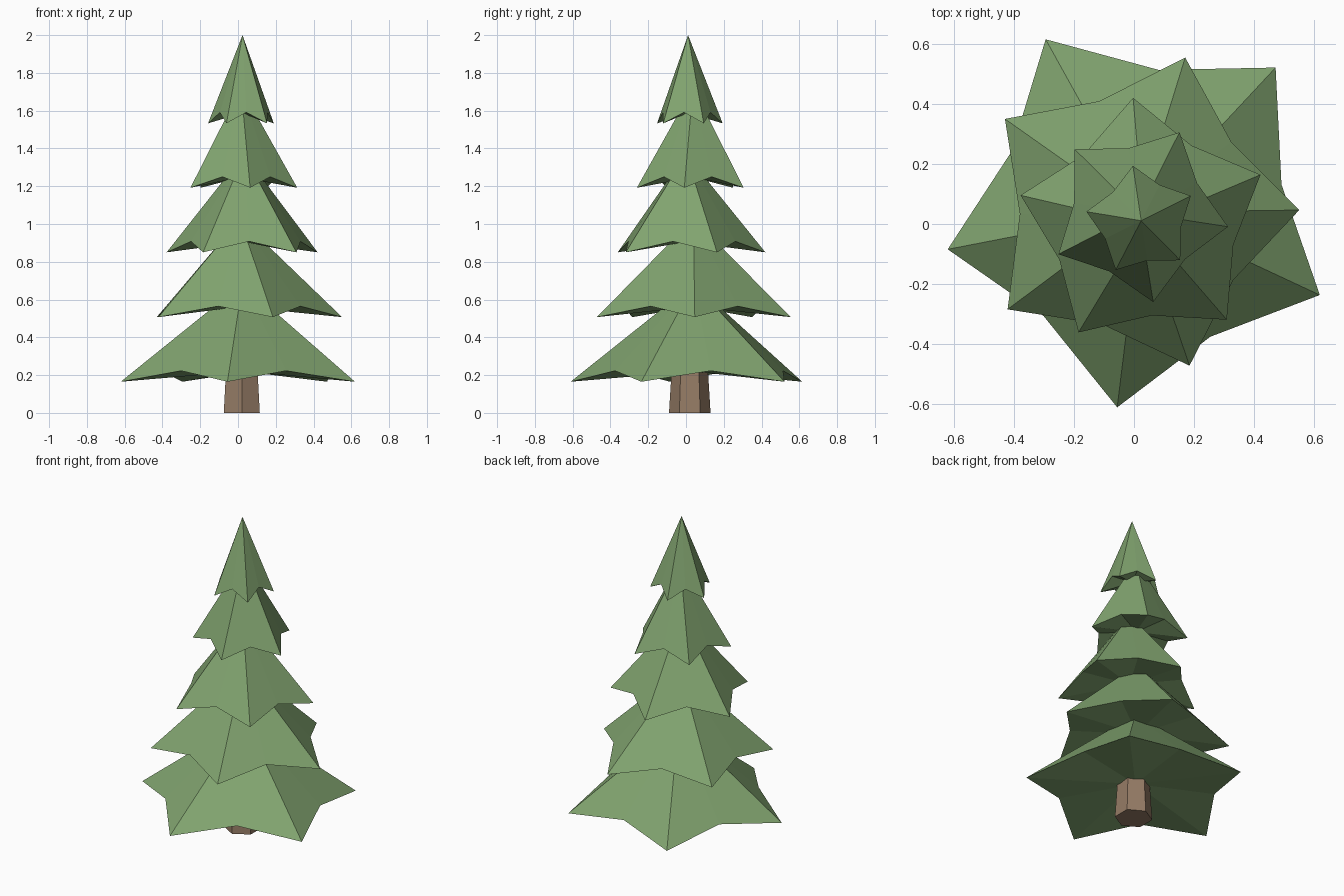
import bpy, bmesh
from math import sin, cos, pi, radians

if "Cube" in bpy.data.objects:
    bpy.data.objects.remove(bpy.data.objects["Cube"])


def material(name, rgb):
    m = bpy.data.materials.new(name)
    m.diffuse_color = (*rgb, 1)
    m.use_nodes = True
    m.node_tree.nodes["Principled BSDF"].inputs["Base Color"].default_value = m.diffuse_color
    return m


def add_object(name, bm, mat):
    bmesh.ops.recalc_face_normals(bm, faces=bm.faces[:])
    me = bpy.data.meshes.new(name)
    bm.to_mesh(me)
    bm.free()
    me.materials.append(mat)
    ob = bpy.data.objects.new(name, me)
    bpy.context.collection.objects.link(ob)
    return ob


def branch_tier(name, cx, cy, radius, turn, z_tip, height, mat):
    """Five-pointed star skirt: drooping tips, raised valleys, pointed top."""
    bm = bmesh.new()
    apex = bm.verts.new((cx, cy, z_tip + height))
    under = bm.verts.new((cx, cy, z_tip + 0.055))
    ring = []
    for i in range(10):
        a = radians(turn) + i * pi / 5
        r = radius * (0.725 if i % 2 else 1)
        z = z_tip + (0.058 if i % 2 else 0)
        ring.append(bm.verts.new((cx + r * cos(a), cy + r * sin(a), z)))
    for i in range(10):
        a, b = ring[i], ring[(i + 1) % 10]
        bm.faces.new((a, b, apex))
        bm.faces.new((b, a, under))
    return add_object(name, bm, mat)


def trunk(cx, cy, r_bottom, r_top, height, mat):
    bm = bmesh.new()
    rings = []
    for r, z in ((r_bottom, 0), (r_top, height)):
        rings.append([bm.verts.new((cx + r * cos(pi / 6 + i * pi / 3),
                                    cy + r * sin(pi / 6 + i * pi / 3), z))
                      for i in range(6)])
    low, high = rings
    for i in range(6):
        j = (i + 1) % 6
        bm.faces.new((low[i], low[j], high[j], high[i]))
    bm.faces.new(low[::-1])
    bm.faces.new(high)
    return add_object("trunk", bm, mat)


green = material("needles", (0.22, 0.37, 0.16))
brown = material("bark", (0.30, 0.20, 0.13))

# Six-sided tapered trunk
trunk(0.02, 0.02, 0.11, 0.088, 0.36, brown)

# Branch tiers, bottom to top: centre x, y, tip radius, turn, tip height, tier height
tiers = [
    (0.024, 0.041, 0.657, 47.0, 0.165, 0.52),
    (0.011, 0.039, 0.540, 0.8, 0.507, 0.52),
    (0.033, 0.000, 0.422, 22.9, 0.850, 0.52),
    (0.016, 0.037, 0.301, -8.8, 1.192, 0.53),
    (0.024, 0.011, 0.185, 26.6, 1.533, 0.467),
]
for n, t in enumerate(tiers, 1):
    branch_tier(f"branch_tier_{n}", *t, green)
